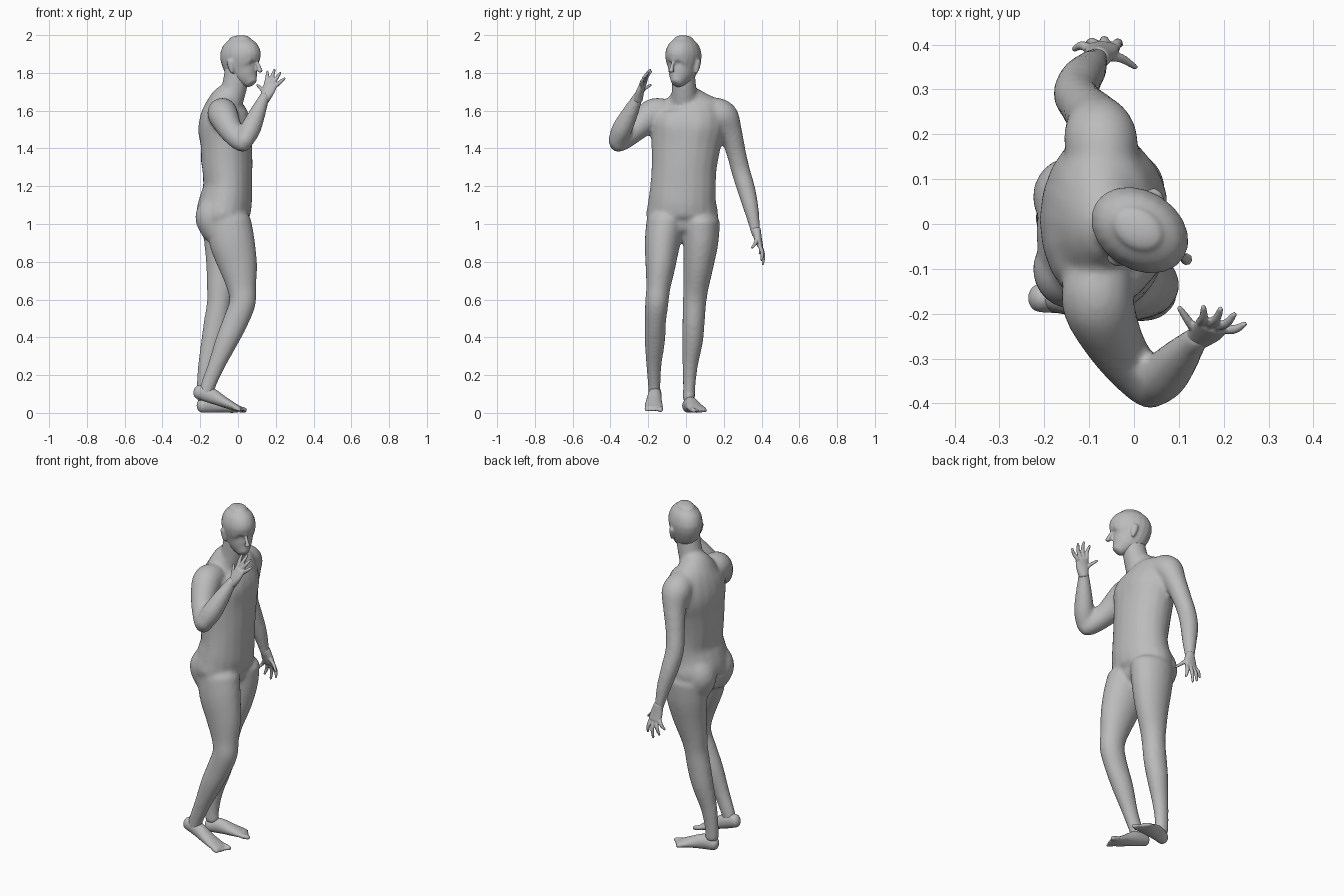
import bpy
import bmesh
import math
from mathutils import Vector, Matrix

# Lengths in the part tables are hundredths of a unit.
CM = 0.01
SIDES = 20

if "Cube" in bpy.data.objects:
    bpy.data.objects.remove(bpy.data.objects["Cube"])

skin = bpy.data.materials.new("plain_grey")
skin.use_nodes = True
grey = (0.5, 0.5, 0.5, 1)
skin.diffuse_color = grey
skin.node_tree.nodes["Principled BSDF"].inputs["Base Color"].default_value = grey


def catmull(a, b, c, d, t):
    """Smooth blend between stations b and c."""
    return [0.5 * (2 * q + (r - p) * t + (2 * p - 5 * q + 4 * r - s) * t * t
                   + (3 * q - p - 3 * r + s) * t ** 3)
            for p, q, r, s in zip(a, b, c, d)]


def tube(bm, stations, across=(0, 1, 0), cap=1.0, steps=5):
    """Loft elliptical rings (x, y, z, radius across, other radius) with round ends."""
    rows = [s if len(s) == 5 else (*s, s[-1]) for s in stations]
    padded = [rows[0], *rows, rows[-1]]
    path = [catmull(*padded[i:i + 4], k / steps)
            for i in range(len(rows) - 1) for k in range(steps)] + [list(rows[-1])]
    centres = [Vector(p[:3]) for p in path]
    frames = []
    for i, p in enumerate(path):
        tangent = (centres[min(i + 1, len(path) - 1)] - centres[max(i - 1, 0)]).normalized()
        u = Vector(across)
        u = (u - tangent * u.dot(tangent)).normalized()
        frames.append((centres[i], u, tangent.cross(u), tangent, p[3], p[4]))

    def rounded(frame, sign):
        c, u, v, t, ru, rv = frame
        for angle in (25, 50, 70, 84):
            a = math.radians(angle)
            shift = t * sign * cap * min(ru, rv) * math.sin(a)
            yield c + shift, u, v, t, ru * math.cos(a), rv * math.cos(a)

    frames = list(rounded(frames[0], -1))[::-1] + frames + list(rounded(frames[-1], 1))
    rings = []
    for c, u, v, t, ru, rv in frames:
        angles = [math.tau * k / SIDES for k in range(SIDES)]
        rings.append([bm.verts.new((c + u * ru * math.cos(a) + v * rv * math.sin(a)) * CM)
                      for a in angles])
    for low, high in zip(rings, rings[1:]):
        for k in range(SIDES):
            n = (k + 1) % SIDES
            bm.faces.new((low[k], low[n], high[n], high[k]))
    bm.faces.new(rings[0][::-1])
    bm.faces.new(rings[-1])


def sculpt(mesh, spots):
    """Push the surface softly around each spot: (centre, radius, offset)."""
    for centre, radius, offset in spots:
        centre, offset = Vector(centre) * CM, Vector(offset) * CM
        for vert in mesh.vertices:
            reach = (vert.co - centre).length / (radius * CM)
            if reach < 3:
                vert.co += offset * math.exp(-reach * reach)


def fuse(name, bm, voxel, smoothing, spots=(), matrix=None):
    """Weld the overlapping lofts of one part into a smooth skin."""
    bmesh.ops.recalc_face_normals(bm, faces=bm.faces)
    mesh = bpy.data.meshes.new(name)
    bm.to_mesh(mesh)
    bm.free()
    obj = bpy.data.objects.new(name, mesh)
    bpy.context.collection.objects.link(obj)
    remesh = obj.modifiers.new("weld", 'REMESH')
    remesh.mode = 'VOXEL'
    remesh.voxel_size = voxel
    smooth = obj.modifiers.new("relax", 'SMOOTH')
    smooth.iterations = smoothing
    graph = bpy.context.evaluated_depsgraph_get()
    skinned = bpy.data.meshes.new_from_object(obj.evaluated_get(graph))
    obj.modifiers.clear()
    obj.data = skinned
    bpy.data.meshes.remove(mesh)
    skinned.name = name
    sculpt(skinned, spots)
    if matrix:
        skinned.transform(matrix)
    skinned.materials.clear()
    skinned.materials.append(skin)
    skinned.shade_smooth()
    return obj


# Torso and neck
body = bmesh.new()
tube(body, [(-7, -2, 97, 15, 11), (-8, -2, 104, 19, 14), (-6.5, -2, 112, 18, 14),
            (-5.5, -1.5, 120, 17.4, 13), (-6, -1, 130, 17.3, 13.7), (-6.5, 0, 142, 18.5, 14),
            (-7, 1, 152, 20, 14), (-7, 1, 160, 18.5, 12), (-6.5, 0, 165, 13, 9),
            (-5, -1, 169, 8, 7)], cap=0.4)
tube(body, [(-4, -1, 166, 7, 7), (-2, -1, 172, 6.5, 6.7), (0, -1.5, 182, 6, 7)])
for y in (-10, 6):
    tube(body, [(-11, y, 96, 8, 8), (-14, y, 104, 9, 8.7), (-11, y, 111, 8, 7)], cap=0.5)

# Raised arm: upper arm, then forearm
tube(body, [(-8, -12, 159, 7.5), (-8, -18, 158, 8), (-4, -27, 150, 6.5),
            (1, -34, 144, 5.3), (3.5, -37, 142.5, 4.4)], across=(0, 0, 1), cap=0.7)
tube(body, [(3, -37, 143, 4.5), (6.5, -34, 150, 5.4), (10, -30, 158, 4.5),
            (13, -26.5, 165, 3.2), (14.5, -25, 168, 2.8)], cap=0.5)

# Lowered arm
tube(body, [(-7, 13, 160, 7.5), (-7.5, 19.5, 157, 8.2), (-9, 23.5, 149, 6.2),
            (-11.5, 26.5, 138, 5.2), (-13, 29, 128, 5), (-12, 32, 118, 4.8),
            (-10, 34.5, 108, 4), (-8.5, 36.5, 98, 2.8), (-8, 37, 95, 2.6)], across=(1, 0, 0))

# Bent leg, with the heel lifted
tube(body, [(-5, -11, 101, 10, 12), (-3, -12.5, 90, 9.4, 12), (0, -13.5, 78, 8, 10.3),
            (2, -14.7, 66, 6.4, 7.7), (2.3, -15.5, 58, 6.2, 7), (-1.5, -16.2, 48, 5.6, 6.7),
            (-6, -16.5, 38, 5.4, 6), (-11.5, -17, 25, 4, 4.5), (-16, -16.8, 14, 3.3, 4),
            (-17, -16.8, 10, 3.2, 3.8)], cap=0.5)

# Standing leg
tube(body, [(-6, 8, 101, 10, 13), (-6, 7.8, 90, 9.3, 12), (-7, 6.6, 78, 8, 10),
            (-9, 5.2, 66, 6.7, 7.6), (-10, 4.5, 58, 6.2, 6.5), (-11.5, 4, 48, 5.9, 6.6),
            (-13.5, 3.5, 38, 5.5, 6), (-16.5, 2.2, 25, 4.1, 4.7), (-18, 1.7, 14, 3.3, 4),
            (-18, 1.5, 7, 3.3, 4)], cap=0.5)

fuse("body", body, 0.011, 7, [
    ((6, -9, 152), 7, (0.8, 0, 0)), ((6, 9, 152), 7, (0.8, 0, 0)),      # chest
    ((-22, -2, 102), 3, (2.5, 0, 0)), ((-22, -2, 97), 3, (2.5, 0, 0)),  # cleft
    ((-21, 0, 140), 5, (0.8, 0, 0)), ((-20, 0, 128), 5, (0.8, 0, 0))])  # spine

# Head, built facing +x, then turned
head = bmesh.new()
tube(head, [(6.5, 0, 175, 3.3, 3.6), (4, 0, 178, 5.6, 6.6), (1.3, 0, 182, 7.3, 9.8),
            (0, 0, 187, 8.6, 11.3), (-0.3, 0, 191, 8.6, 11.4), (-0.6, 0, 195, 7.2, 9.5),
            (-0.8, 0, 197.8, 4.6, 6.2)], cap=0.45)
tube(head, [(10.5, 0, 185, 0.9), (11.6, 0, 182.5, 1.1), (12, 0, 181, 1.5)], cap=0.6)
for side in (-1, 1):
    tube(head, [(-0.5, side * 7.9, 180.5, 0.9, 1), (-1, side * 8.4, 183, 1, 1.7),
                (-1.5, side * 8.8, 186, 1, 1.9)])
turn = Matrix.Translation((0.015, -0.015, 0)) @ Matrix.Rotation(math.radians(-32), 4, 'Z')
fuse("head", head, 0.006, 4, [
    ((10.5, -3.4, 185), 1.7, (-1.1, 0, 0)), ((10.5, 3.4, 185), 1.7, (-1.1, 0, 0)),  # eyes
    ((11, 0, 178.5), 1.5, (0.8, 0, 0)), ((10, 0, 175), 1.6, (0.5, 0, 0)),           # lips, chin
], turn)


def hand(name, palm, across, digits, bend):
    """Palm plus digits given as (base, tip), arched along bend."""
    bm = bmesh.new()
    tube(bm, palm, across, cap=0.6)
    for base, tip in digits:
        middle = (Vector(base) + Vector(tip)) / 2 + Vector(bend)
        tube(bm, [(*base, 1.1), (*middle, 1), (*tip, 0.65)], across)
    fuse(name, bm, 0.004, 2)


hand("raised_hand",
     [(14, -25.5, 166, 2.8, 2.6), (16, -24.2, 170.5, 3.6, 1.9), (17.3, -22.8, 174, 3.7, 1.5)],
     (5, -2, -1.5),
     [((14, -24, 169), (10.2, -18.8, 173.5)), ((14.9, -21.8, 174.5), (15.5, -18.6, 180.6)),
      ((16.7, -22.2, 175), (19.3, -19, 181.6)), ((18.4, -22.8, 174.5), (22.3, -20.2, 180)),
      ((19.8, -23.4, 173), (24.6, -22.3, 177))],
     (0.3, -0.6, 0.3))

hand("lowered_hand",
     [(-8, 37, 97, 2.6, 2.6), (-7.4, 38.2, 92, 3.7, 2), (-7, 39.3, 88.5, 3.8, 1.5)],
     (1, 0, 0),
     [((-6, 37.3, 93), (0.2, 35, 87.5)), ((-4.2, 39.2, 88), (-3, 40, 81)),
      ((-6.2, 39.6, 88), (-7, 40.7, 78.8)), ((-8.2, 39.5, 88), (-10.5, 40, 81)),
      ((-10, 39, 89), (-13.3, 39, 84.5))],
     (0, 0.8, 0))


def foot(name, sole, forward, inner, lift):
    """Heel-to-ball loft with five toes; inner points to the big toe side."""
    bm = bmesh.new()
    forward, inner = Vector(forward).normalized(), Vector(inner).normalized()
    tube(bm, sole, inner, cap=0.8)
    ball = Vector(sole[-1][:3])
    for k in range(5):
        root = ball + inner * (3.6 - 1.9 * k) - forward * k * 0.5
        tip = root + forward * (3 - 0.2 * k)
        tip.z = lift
        radius = 1.4 if k == 0 else 1
        tube(bm, [(*root, radius), (*tip, radius * 0.9)], inner)
    fuse(name, bm, 0.006, 3)


foot("lifted_foot",
     [(-21, -16.5, 11.2, 3.2, 3.8), (-15, -16.5, 9.5, 3.6, 4.2), (-8, -17, 6, 4.3, 3),
      (-2, -17, 3.2, 4.9, 2), (0.5, -17, 2.4, 4.6, 1.4)],
     (1, 0, 0), (0, 1, 0), 1.6)
foot("flat_foot",
     [(-19.3, 1, 3.7, 3.2, 3.7), (-14, 2.5, 4.3, 3.6, 4.3), (-7, 4.4, 3, 4.4, 3),
      (-2.5, 6, 2, 4.9, 2), (-0.5, 6.6, 1.6, 4.6, 1.5)],
     (1, 0.35, 0), (0.35, -1, 0), 1.3)
